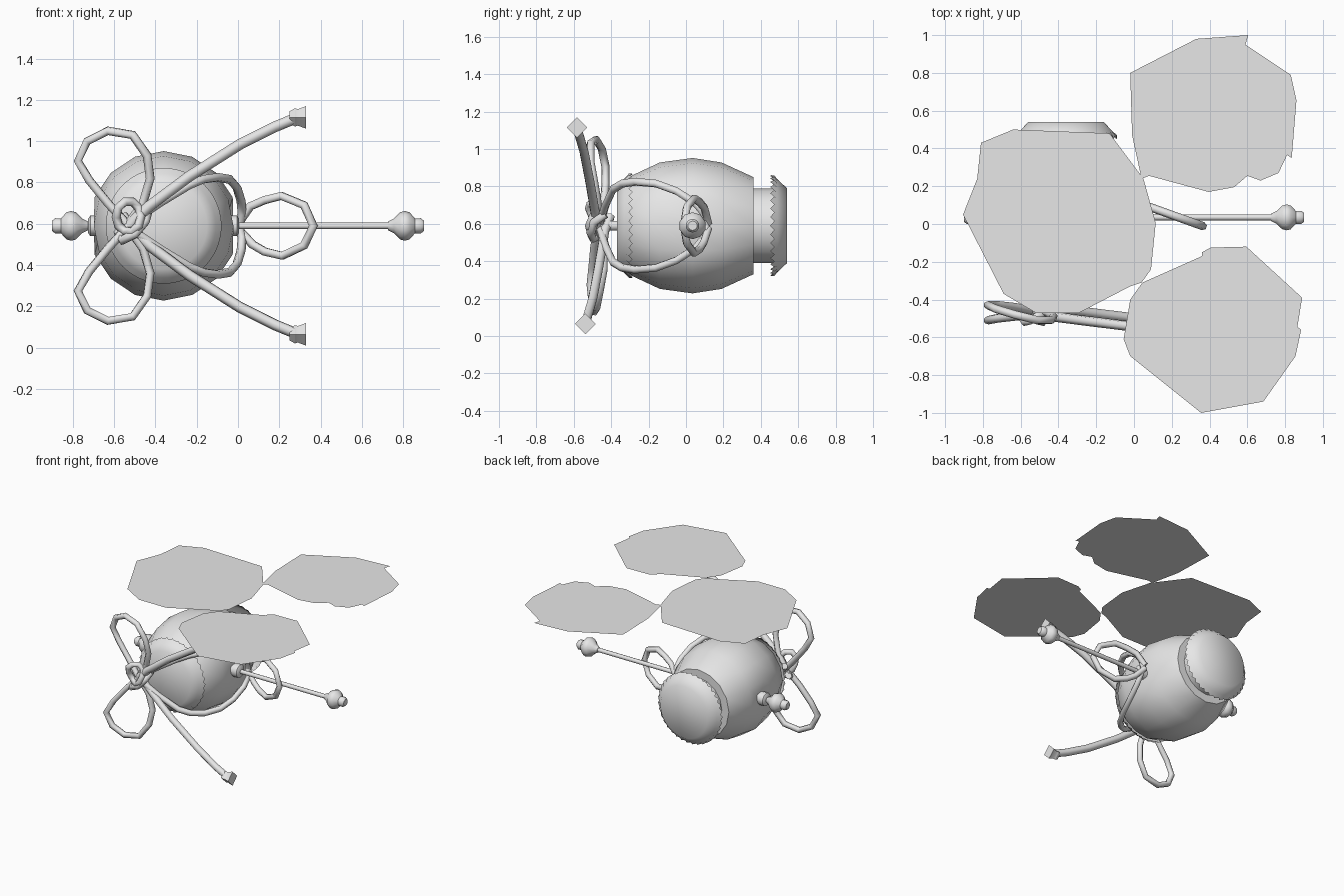
import bpy, bmesh, math
from mathutils import Vector

if "Cube" in bpy.data.objects:
    bpy.data.objects.remove(bpy.data.objects["Cube"])

grey = bpy.data.materials.new("plain_grey")
grey.diffuse_color = (0.8, 0.8, 0.8, 1)
grey.use_nodes = True
grey.node_tree.nodes["Principled BSDF"].inputs["Base Color"].default_value = grey.diffuse_color
CX, CZ, RY = -0.36, 0.59, 0.035      # jar axis x / z, rod y


def finish(name, bm, angle=40):
    me = bpy.data.meshes.new(name)
    bm.to_mesh(me)
    bm.free()
    ob = bpy.data.objects.new(name, me)
    bpy.context.collection.objects.link(ob)
    me.materials.append(grey)
    bpy.ops.object.select_all(action='DESELECT')
    ob.select_set(True)
    bpy.context.view_layer.objects.active = ob
    if angle:
        bpy.ops.object.shade_smooth_by_angle(angle=math.radians(angle))
    return ob


def lathe(name, profile, segs, axis, origin, angle=40, teeth=0.0, dent=False):
    """Turn (distance, radius) points about an axis; teeth notch the first ring."""
    d = Vector(axis).normalized()
    u = Vector((0, 0, 1))
    u = (u - d * u.dot(d)).normalized()
    v = d.cross(u)
    bm = bmesh.new()
    rings = []
    for k, (t, r) in enumerate(profile):
        ring = []
        for i in range(segs):
            a = 2 * math.pi * i / segs
            tt = t + (teeth if k == 0 and i % 2 else 0)
            ring.append(bm.verts.new(Vector(origin) + d * tt
                                     + (u * math.cos(a) + v * math.sin(a)) * r))
        rings.append(ring)
    for a, b in zip(rings, rings[1:]):
        for i in range(segs):
            j = (i + 1) % segs
            bm.faces.new((a[i], a[j], b[j], b[i]))
    if not teeth:
        bm.faces.new(rings[0][::-1])
    bm.faces.new(rings[-1])
    if dent:                          # press in the sides where the rod passes
        for w in bm.verts:
            if math.hypot(w.co.y - RY, w.co.z - CZ) < 0.06:
                w.co.x = CX + math.copysign(0.295, w.co.x - CX)
    bmesh.ops.recalc_face_normals(bm, faces=bm.faces)
    return finish(name, bm, angle)


def cord(name, pts, r=0.022, cyclic=False):
    cu = bpy.data.curves.new(name, 'CURVE')
    cu.dimensions = '3D'
    cu.bevel_depth = r
    cu.bevel_resolution = 1
    cu.use_fill_caps = True
    sp = cu.splines.new('POLY')
    sp.points.add(len(pts) - 1)
    for p, c in zip(sp.points, pts):
        p.co = (*c, 1)
    sp.use_cyclic_u = cyclic
    sp.use_smooth = True
    ob = bpy.data.objects.new(name, cu)
    cu.materials.append(grey)
    bpy.context.collection.objects.link(ob)
    return ob


def flip(pts, dy=0.0):
    """Mirror a path above / below the jar axis."""
    return [(x, y + dy, 2 * CZ - z) for x, y, z in pts]


# Jar body lying on its side, with neck
lathe("jar_body", [(-0.32, 0.235), (-0.29, 0.268), (-0.14, 0.338), (RY, 0.362),
                   (0.19, 0.338), (0.36, 0.26), (0.36, 0.2), (0.47, 0.2)],
      16, (0, 1, 0), (CX, 0, CZ), 50, dent=True)
# Covers with serrated rims at both ends
lathe("front_cover", [(0.285, 0.28), (0.33, 0.252), (0.37, 0.21)],
      72, (0, -1, 0), (CX, 0, CZ), 60, teeth=0.02)
lathe("back_cover", [(0.45, 0.27), (0.49, 0.247), (0.54, 0.2)],
      72, (0, 1, 0), (CX, 0, CZ), 60, teeth=0.022)

# Rod through the jar, with turned knobs and collars
lathe("rod", [(-0.78, 0.016), (0.78, 0.016)], 10, (1, 0, 0), (0, RY, CZ))
for side, label in ((-1, "left"), (1, "right")):
    lathe(label + "_knob", [(0.725, 0.02), (0.755, 0.036), (0.785, 0.066), (0.808, 0.072),
                            (0.83, 0.066), (0.857, 0.036), (0.885, 0.037), (0.9, 0.025)],
          10, (side, 0, 0), (0, RY, CZ))
    lathe(label + "_collar", [(0.27, 0.05), (0.355, 0.05), (0.365, 0.035)],
          10, (side, 0, 0), (CX, RY, CZ))

# Bow loops
xz = [(-.53, .59), (-.63, .70), (-.72, .81), (-.775, .905), (-.73, 1.0), (-.63, 1.05),
      (-.51, 1.03), (-.44, .93), (-.425, .82), (-.46, .70), (-.53, .60)]
ys = [-.46, -.44, -.43, -.43, -.45, -.48, -.51, -.51, -.49, -.47, -.46]
cord("upper_bow_loop", [(x, y, z) for (x, z), y in zip(xz, ys)])
ys = [-.47, -.49, -.50, -.51, -.50, -.49, -.48, -.46, -.44, -.44, -.45]
cord("lower_bow_loop", flip([(x, y, z) for (x, z), y in zip(xz, ys)]))

# Bow tails with flared ends
tail = [(-.56, -.45, .54), (-.50, -.48, .62), (-.43, -.49, .685), (-.235, -.515, .83),
        (.01, -.545, .985), (.18, -.57, 1.07), (.29, -.583, 1.115)]
for label, path in (("upper", tail), ("lower", flip(tail, 0.045))):
    cord(label + "_bow_tail", path, 0.027)
    x, y, z = path[-1]
    lathe(label + "_tail_end", [(-0.04, 0.03), (-0.015, 0.044), (0.0, 0.04), (0.04, 0.055)],
          4, (1, 0, 0), (x, y, z), 30)

# Knot
cord("knot_ring", [(-.53 + .06 * math.cos(a), -.50 + .02 * math.sin(2 * a),
                    .635 + .075 * math.sin(a)) for a in
                   [i * math.pi / 5 for i in range(10)]], 0.022, True)
cord("knot_band", [(-.58, -.43, .56), (-.56, -.50, .52), (-.50, -.51, .55),
                   (-.45, -.49, .61), (-.44, -.43, .65)], 0.024)
cord("knot_tie", [(-.53, -.36, .59), (-.53, -.47, .59)], 0.03)

# Cords running from the knot round to the right collar
wrap = [(-.53, -.46, .60), (-.38, -.43, .70), (-.24, -.39, .785), (-.17, -.34, .815),
        (-.10, -.27, .825), (-.04, -.16, .815), (-.005, -.05, .775), (.015, .05, .71),
        (.02, .10, .65), (.005, .11, .59)]
cord("upper_wrap_cord", wrap)
cord("lower_wrap_cord", flip(wrap))

# Loop hanging off the right collar
ring = [(0.0, .60), (.06, .685), (.13, .715), (.21, .735), (.32, .69), (.365, .59),
        (.32, .495), (.215, .445), (.13, .465), (.07, .50), (0.0, .575)]
cord("side_loop", [(x, .12 - .36 * x, z) for x, z in ring])

# Flat leaves floating on top
leaves = {
    "left_leaf": [(-.83, .24), (-.81, .43), (-.64, .50), (-.13, .48), (.05, .24),
                  (.115, .005), (.09, -.24), (.04, -.31), (-.02, -.33), (-.29, -.47),
                  (-.52, -.47), (-.69, -.37), (-.905, .05)],
    "back_leaf": [(-.02, .80), (.33, .98), (.605, 1.0), (.59, .95), (.74, .85), (.83, .79),
                  (.86, .655), (.835, .35), (.81, .365), (.765, .27), (.67, .23),
                  (.60, .255), (.53, .195), (.395, .17), (.08, .255), (.04, .24),
                  (-.01, .47)],
    "front_leaf": [(.045, -.31), (.36, -.17), (.36, -.15), (.405, -.125), (.595, -.12),
                   (.89, -.39), (.865, -.545), (.885, -.56), (.855, -.70), (.685, -.94),
                   (.355, -1.0), (-.02, -.70), (-.055, -.61), (-.02, -.40)],
}
for name, outline in leaves.items():
    bm = bmesh.new()
    bm.faces.new([bm.verts.new((x, y, 1.2)) for x, y in reversed(outline)])
    finish(name, bm, 0)
